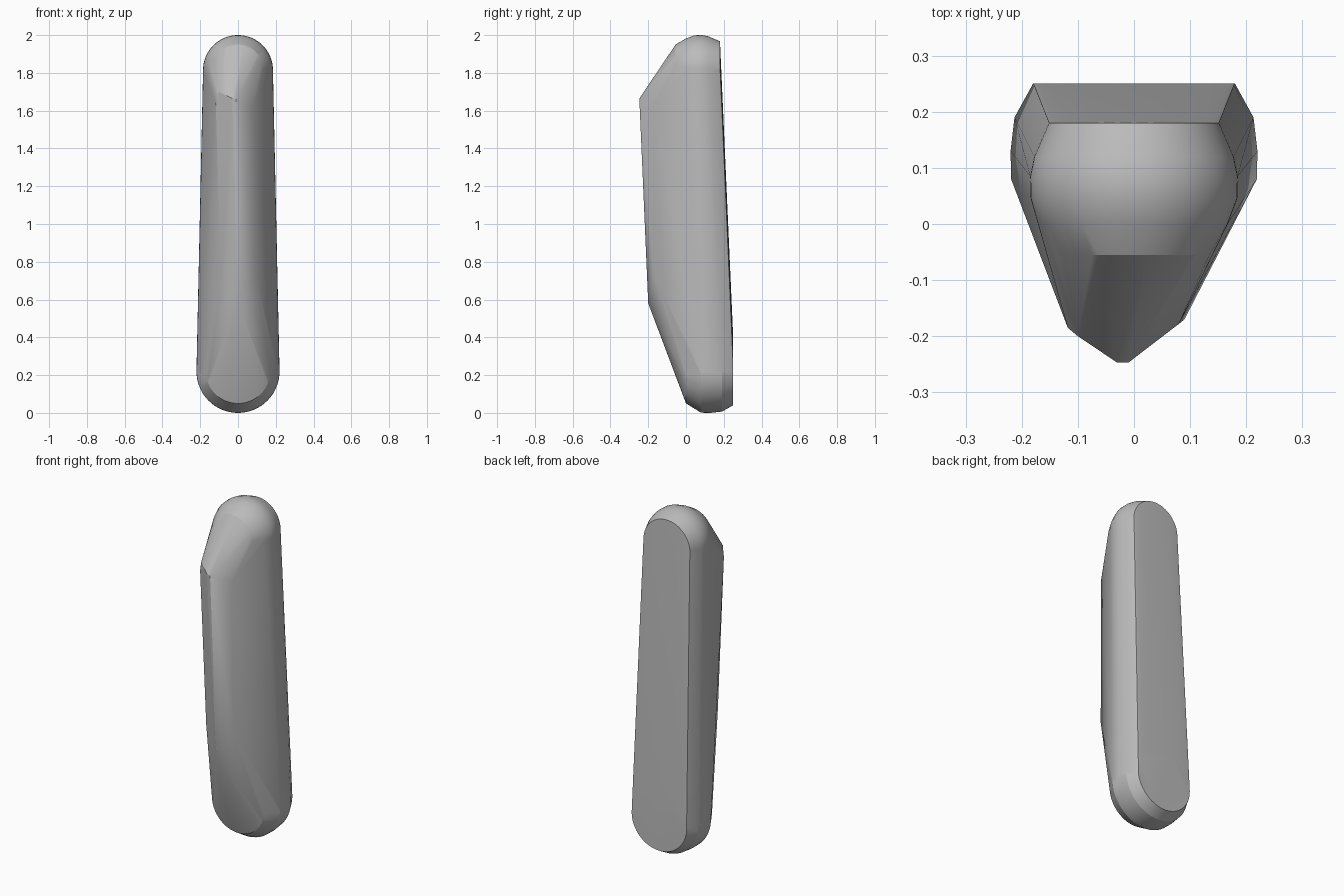
import bpy, bmesh, math

default = bpy.data.objects.get("Cube")
if default:
    bpy.data.objects.remove(default, do_unlink=True)

# Single plain grey
grey = bpy.data.materials.new("plain_grey")
grey.use_nodes = True
colour = (0.5, 0.5, 0.5, 1)
grey.diffuse_color = colour
grey.node_tree.nodes["Principled BSDF"].inputs["Base Color"].default_value = colour

SEGMENTS = 64
bm = bmesh.new()


def add_rings(centre_z, rings):
    """Add upright circles, each given as (depth, radius)."""
    for y, r in rings:
        for i in range(SEGMENTS):
            a = 2 * math.pi * i / SEGMENTS
            bm.verts.new((r * math.cos(a), y, centre_z + r * math.sin(a)))


# Wide rounded lower end, from the back face to the front
add_rings(0.22, [(0.25, 0.18), (0.19, 0.213), (0.13, 0.22), (0.08, 0.219), (0, 0.17)])

# Narrower domed upper end
add_rings(1.815, [(0.18, 0.152), (0.12, 0.178), (0.085, 0.185),
                  (0.045, 0.184), (0, 0.167), (-0.055, 0.135)])

# Faceted front ridge, slightly lopsided at the top
ridge = [(0, -0.2, 0.58), (-0.09, -0.168, 0.73), (0.09, -0.17, 0.73),
         (-0.118, -0.185, 1.64), (-0.1, -0.2, 1.7), (-0.03, -0.247, 1.665),
         (-0.01, -0.247, 1.66), (0.08, -0.178, 1.62)]
for p in ridge:
    bm.verts.new(p)

# Wrap one closed convex skin around the profiles
bmesh.ops.convex_hull(bm, input=list(bm.verts))
loose = [v for v in bm.verts if not v.link_faces]
bmesh.ops.delete(bm, geom=loose, context='VERTS')
bmesh.ops.dissolve_limit(bm, angle_limit=math.radians(0.3),
                         verts=list(bm.verts), edges=list(bm.edges))
bmesh.ops.recalc_face_normals(bm, faces=list(bm.faces))

mesh = bpy.data.meshes.new("body")
bm.to_mesh(mesh)
bm.free()
mesh.materials.append(grey)
body = bpy.data.objects.new("body", mesh)
bpy.context.collection.objects.link(body)

# Smooth the rounded ends while keeping the facets crisp
bpy.ops.object.select_all(action='DESELECT')
body.select_set(True)
bpy.context.view_layer.objects.active = body
bpy.ops.object.shade_smooth_by_angle(angle=math.radians(20))
